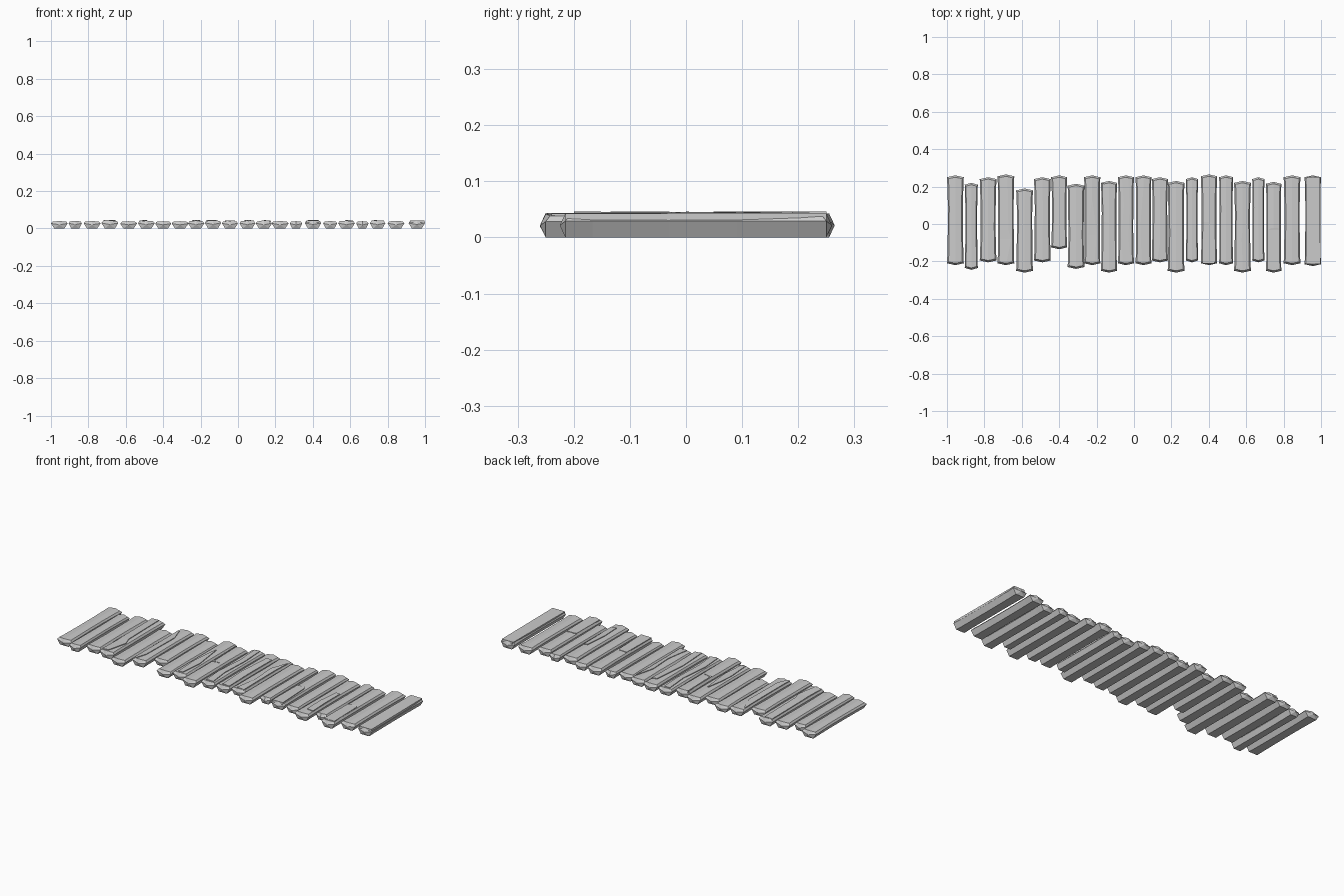
import bpy, bmesh, random

random.seed(4)

# left x, right x, front y, back y, height of each plank
PLANKS = [
    (-1.0, -.91, -.22, .26, .040), (-.905, -.835, -.245, .22, .041),
    (-.825, -.735, -.205, .25, .040), (-.73, -.64, -.22, .265, .043),
    (-.63, -.54, -.26, .19, .039), (-.535, -.445, -.205, .25, .042),
    (-.443, -.357, -.135, .26, .039), (-.355, -.265, -.24, .215, .039),
    (-.267, -.18, -.22, .26, .042), (-.177, -.09, -.26, .23, .044),
    (-.086, 0.0, -.22, .26, .041), (.008, .093, -.22, .26, .042),
    (.095, .182, -.205, .25, .041), (.18, .27, -.26, .23, .040),
    (.277, .343, -.205, .25, .039), (.357, .445, -.22, .265, .043),
    (.455, .53, -.22, .26, .040), (.535, .625, -.26, .23, .042),
    (.632, .698, -.205, .25, .039), (.705, .788, -.26, .225, .042),
    (.80, .89, -.22, .26, .041), (.912, 1.0, -.225, .26, .043),
]

# raised splinters: plank number -> rows of (y, left, right), sides as fraction of half width
SPLINTERS = {
    3: [(-.20, -.8, .1), (-.08, -.7, .65), (-.03, -.75, .3), (.25, -.8, .2)],
    5: [(-.19, -.8, -.5), (-.13, -.75, 0), (.12, -.75, .1), (.21, -.8, -.6)],
    8: [(-.20, -.3, .3), (-.06, -.5, .55), (.03, -.35, .3), (.12, -.05, .05)],
    9: [(0, -.75, .4), (.012, -.75, -.6), (.22, -.8, -.7)],
    10: [(-.20, -.4, .6), (-.08, -.6, .3), (.10, -.25, .45), (.24, -.5, .3)],
    11: [(-.20, -.2, .8), (-.02, -.4, .7), (.19, 0, .75)],
    12: [(-.19, -.3, .75), (-.05, .2, .7), (.10, 0, .7), (.20, .7, .8)],
    15: [(-.21, -.8, .7), (0, -.75, .5), (.012, -.75, .3)],
    17: [(-.20, 0, .8), (-.08, -.1, .7), (.05, .2, .7)],
    19: [(-.24, -.8, .8), (-.03, -.75, .7), (-.025, -.4, .6)],
    21: [(-.215, -.85, .92), (-.20, -.85, .92), (.24, -.8, .85), (.25, -.7, .85)],
}

# cross-section: (fraction of half width, fraction of height, inset at the ends)
SECTION = [(-.6, 0, .010), (.6, 0, .010), (1, .68, .010), (.82, .92, .018),
           (0, 1, .010), (-.82, .92, .018), (-1, .68, .010)]


def finish(bm, name):
    bmesh.ops.recalc_face_normals(bm, faces=bm.faces)
    mesh = bpy.data.meshes.new(name)
    bm.to_mesh(mesh)
    bm.free()
    bpy.context.collection.objects.link(bpy.data.objects.new(name, mesh))


def skin(bm, rings):
    for a, b in zip(rings, rings[1:]):
        n = len(a)
        for i in range(n):
            j = (i + 1) % n
            bm.faces.new((a[i], a[j], b[j], b[i]))


def plank(name, x0, x1, y0, y1, h):
    bm = bmesh.new()
    cx, hw = (x0 + x1) / 2, (x1 - x0) / 2
    rings = []
    # flared ends with a slightly narrower waist
    for t in (0, .12, .4, .65, .88, 1):
        end = -1 if t == 0 else 1 if t == 1 else 0
        w = hw if end else hw * (random.uniform(.88, .94) if .2 < t < .8 else .95)
        y = y0 + (y1 - y0) * t
        rings.append([bm.verts.new((cx + u * w, y - end * inset, v * h))
                      for u, v, inset in SECTION])
    skin(bm, rings)
    # bulging chopped ends
    for ring, y in ((rings[0], y0), (rings[-1], y1)):
        tip = bm.verts.new((cx, y, h * .5))
        for i in range(len(ring)):
            bm.faces.new((ring[i], ring[(i + 1) % len(ring)], tip))
    finish(bm, name)


def splinter(name, x0, x1, h, rows):
    bm = bmesh.new()
    cx, hw = (x0 + x1) / 2, (x1 - x0) / 2
    rings = []
    for y, l, r in rows:
        pts = [(u, h * (1 - .1 * abs(u)) + .004) for u in (l, r)]
        rings.append([bm.verts.new((cx + u * hw, y, z)) for u, z in
                      ((l, h * .7), (r, h * .7), pts[1], pts[0])])
    skin(bm, rings)
    bm.faces.new(rings[0])
    bm.faces.new(rings[-1])
    finish(bm, name)


for i, (x0, x1, y0, y1, h) in enumerate(PLANKS):
    plank(f"plank_{i + 1}", x0, x1, y0, y1, h)
    if i in SPLINTERS:
        splinter(f"splinter_{i + 1}", x0, x1, h, SPLINTERS[i])
